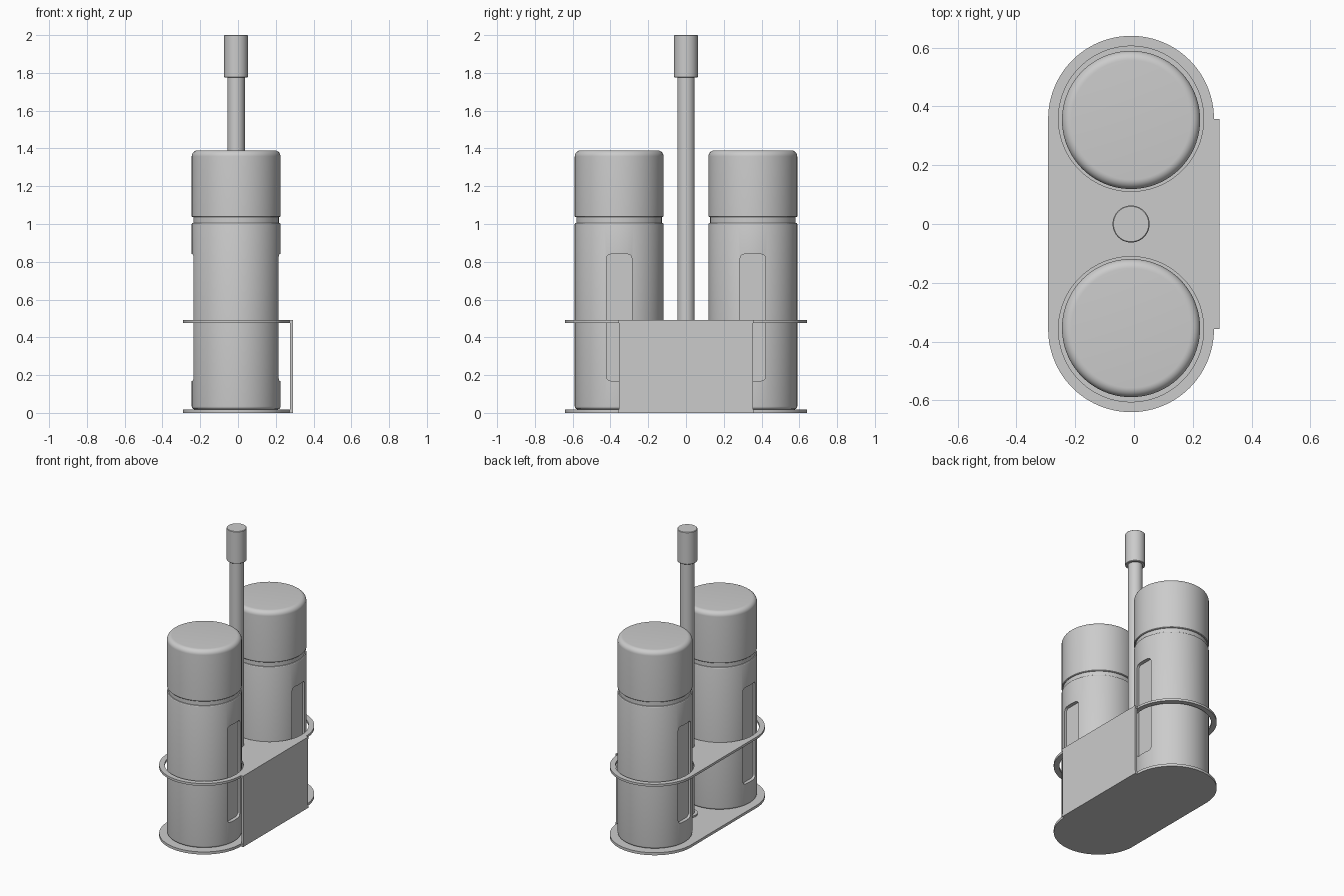
import bpy, bmesh
from math import cos, sin, pi, radians
from mathutils import Vector, Matrix

if "Cube" in bpy.data.objects:
    bpy.data.objects.remove(bpy.data.objects["Cube"])

CX = -0.01          # axis of bottles and handle
HOLDER_Y = 0.358    # centre of the rounded plate ends
BOTTLE_Y = 0.354


def add_object(name, bm, loc=(0, 0, 0)):
    me = bpy.data.meshes.new(name)
    bm.to_mesh(me)
    bm.free()
    ob = bpy.data.objects.new(name, me)
    ob.location = loc
    bpy.context.collection.objects.link(ob)
    return ob


def select(ob):
    bpy.ops.object.select_all(action='DESELECT')
    ob.select_set(True)
    bpy.context.view_layer.objects.active = ob


def smooth(ob):
    select(ob)
    bpy.ops.object.shade_smooth_by_angle(angle=radians(30))


def lathe(name, profile, loc, steps=96):
    bm = bmesh.new()
    vs = [bm.verts.new((r, 0, z)) for r, z in profile]
    es = [bm.edges.new(p) for p in zip(vs, vs[1:])]
    bmesh.ops.spin(bm, geom=vs + es, cent=(0, 0, 0), axis=(0, 0, 1),
                   angle=2 * pi, steps=steps)
    bmesh.ops.remove_doubles(bm, verts=bm.verts, dist=1e-5)
    bmesh.ops.recalc_face_normals(bm, faces=bm.faces)
    return add_object(name, bm, loc)


def fillet(r, z, rad, a0, a1, n=6):
    """Quarter-round profile points around (r, z)."""
    return [(r + rad * cos(radians(a0 + (a1 - a0) * i / n)),
             z + rad * sin(radians(a0 + (a1 - a0) * i / n))) for i in range(n + 1)]


def arc(x, y, r, a0, a1, n):
    return [(x + r * cos(a0 + (a1 - a0) * i / n),
             y + r * sin(a0 + (a1 - a0) * i / n)) for i in range(n + 1)]


def plate(name, z0, z1, holes):
    """Stadium sheet with a straight tab on +x, optionally with bottle holes."""
    R = 0.282
    outline = ([(0.29, -HOLDER_Y), (0.29, HOLDER_Y)]
               + arc(CX, HOLDER_Y, R, 0, pi, 48)
               + arc(CX, -HOLDER_Y, R, pi, 2 * pi, 48))
    loops = [outline]
    if holes:
        loops += [arc(CX, s * HOLDER_Y, 0.247, 0, 2 * pi, 96)[:-1] for s in (1, -1)]
    cu = bpy.data.curves.new(name, 'CURVE')
    cu.dimensions, cu.fill_mode = '2D', 'BOTH'
    cu.extrude = (z1 - z0) / 2
    for pts in loops:
        sp = cu.splines.new('POLY')
        sp.points.add(len(pts) - 1)
        for p, (x, y) in zip(sp.points, pts):
            p.co = (x, y, 0, 1)
        sp.use_cyclic_u = True
    ob = bpy.data.objects.new(name, cu)
    ob.location.z = (z0 + z1) / 2
    bpy.context.collection.objects.link(ob)
    select(ob)
    bpy.ops.object.convert(target='MESH')
    smooth(bpy.context.object)


# Bent sheet holder: base, ring plate and side panel
plate("base_plate", 0, 0.018, False)
plate("ring_plate", 0.476, 0.492, True)
bm = bmesh.new()
bmesh.ops.create_cube(bm, size=1, matrix=Matrix.Translation((0.282, 0, 0.246))
                      @ Matrix.Diagonal((0.016, 0.71, 0.49, 1)))
add_object("side_panel", bm)

# Bottle body with neck groove
body = lathe("bottle_body", [(0, 0.019)] + fillet(0.22, 0.034, 0.015, -90, 0)
             + fillet(0.229, 1.0, 0.006, 0, 90, 3)
             + [(0.226, 1.006), (0.226, 1.045), (0, 1.045)], (CX, BOTTLE_Y, 0))

# Rounded windows recessed into both sides of the body
bm = bmesh.new()
for s in (1, -1):
    bmesh.ops.create_cube(bm, size=1, matrix=Matrix.Translation((s * 0.26, 0, 0.505))
                          @ Matrix.Diagonal((0.1, 0.134, 0.67, 1)))
along_x = [e for e in bm.edges if abs((e.verts[0].co - e.verts[1].co).x) > 0.05]
bmesh.ops.bevel(bm, geom=along_x, offset=0.022, segments=5, profile=0.5, affect='EDGES')
bmesh.ops.recalc_face_normals(bm, faces=bm.faces)
cutter = add_object("window_cutter", bm, body.location)
cutter.hide_render = True
mod = body.modifiers.new("windows", 'BOOLEAN')
mod.operation, mod.solver, mod.object = 'DIFFERENCE', 'EXACT', cutter
bpy.context.view_layer.update()
select(body)
bpy.ops.object.modifier_apply(modifier=mod.name)
bpy.data.objects.remove(cutter)
smooth(body)

# Bottle cap
cap = lathe("bottle_cap", [(0, 1.036), (0.231, 1.036), (0.235, 1.04)]
            + fillet(0.203, 1.358, 0.032, 0, 90, 8) + [(0, 1.39)], (CX, BOTTLE_Y, 0))
smooth(cap)

# Second bottle on the other side
for ob in (body, cap):
    twin = ob.copy()
    twin.name = ob.name + "_front"
    twin.location.y = -BOTTLE_Y
    bpy.context.collection.objects.link(twin)

# Carrying handle: foot, rod and grip
rod = lathe("handle_rod", [(0, 0.01), (0.065, 0.01), (0.065, 0.03), (0.046, 0.03),
                           (0.046, 1.79), (0, 1.79)], (CX, 0, 0), 48)
grip = lathe("handle_grip", [(0, 1.776), (0.06, 1.776), (0.063, 1.779), (0.063, 1.997),
                             (0.06, 2.0), (0, 2.0)], (CX, 0, 0), 48)
for ob in (rod, grip):
    smooth(ob)
